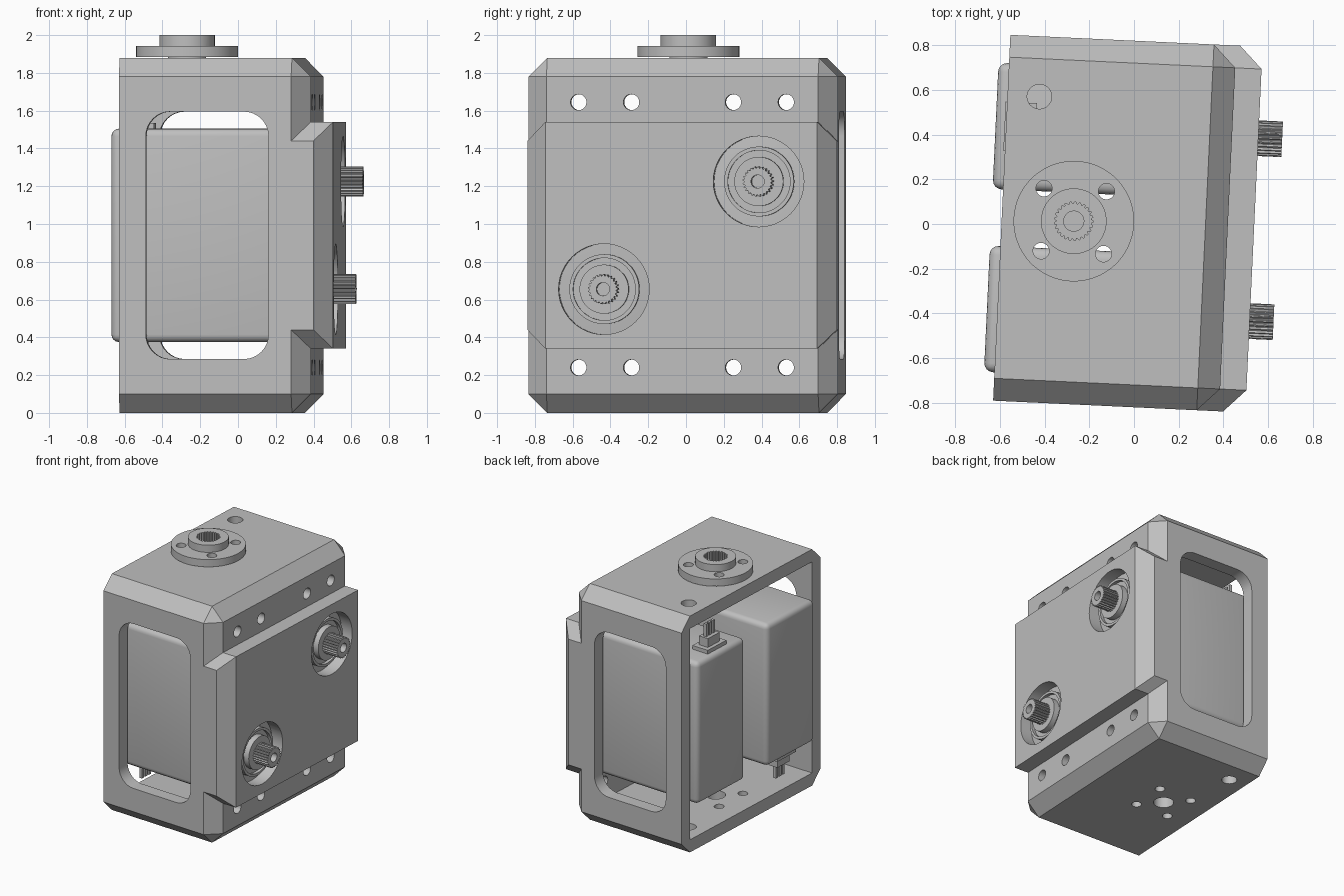
import bpy, bmesh, math
from mathutils import Vector

cube = bpy.data.objects.get("Cube")
if cube:
    bpy.data.objects.remove(cube, do_unlink=True)

grey = bpy.data.materials.new("light_grey")
grey.use_nodes = True
GREY = (0.52, 0.52, 0.52, 1)
grey.diffuse_color = GREY
grey.node_tree.nodes["Principled BSDF"].inputs["Base Color"].default_value = GREY

parts = []
TURN = math.radians(-2.7)


def finish(name, bm):
    bmesh.ops.recalc_face_normals(bm, faces=bm.faces[:])
    mesh = bpy.data.meshes.new(name)
    bm.to_mesh(mesh)
    bm.free()
    mesh.materials.append(grey)
    obj = bpy.data.objects.new(name, mesh)
    bpy.context.collection.objects.link(obj)
    parts.append(obj)
    return obj


def prism(name, pts, axis, lo, hi):
    """Extrude a 2D outline along an axis; the two outline axes keep xyz order."""
    def place(u, v, t):
        return {"x": (t, u, v), "y": (u, t, v), "z": (u, v, t)}[axis]
    bm = bmesh.new()
    face = bm.faces.new([bm.verts.new(place(u, v, lo)) for u, v in pts])
    new = bmesh.ops.extrude_face_region(bm, geom=[face])["geom"]
    verts = [g for g in new if isinstance(g, bmesh.types.BMVert)]
    bmesh.ops.translate(bm, verts=verts, vec=Vector(place(0, 0, hi - lo)))
    return finish(name, bm)


def circle(u, v, r, n=48):
    return [(u + r * math.cos(i * math.tau / n), v + r * math.sin(i * math.tau / n))
            for i in range(n)]


def star(u, v, r_out, r_in, teeth=25):
    """Toothed outline with flat crests and roots."""
    pts = []
    for i in range(teeth * 4):
        a = math.tau * i / (teeth * 4)
        r = r_out if i % 4 < 2 else r_in
        pts.append((u + r * math.cos(a), v + r * math.sin(a)))
    return pts


def rounded(u0, u1, v0, v1, r, n=8):
    pts = []
    corners = [(u1 - r, v1 - r), (u0 + r, v1 - r), (u0 + r, v0 + r), (u1 - r, v0 + r)]
    for q, (u, v) in enumerate(corners):
        for i in range(n + 1):
            a = (q + i / n) * math.pi / 2
            pts.append((u + r * math.cos(a), v + r * math.sin(a)))
    return pts


def box(name, x, y, z, bevel=0.0, segments=1, keep=None):
    bm = bmesh.new()
    bmesh.ops.create_cube(bm, size=1)
    for v in bm.verts:
        v.co = [lo + (c + 0.5) * (hi - lo) for c, (lo, hi) in zip(v.co, (x, y, z))]
    if bevel:
        edges = [e for e in bm.edges if keep is None or keep(e)]
        bmesh.ops.bevel(bm, geom=edges, offset=bevel, segments=segments,
                        profile=0.5, affect="EDGES")
    return finish(name, bm)


def combine(obj, tool, operation="DIFFERENCE"):
    mod = obj.modifiers.new("cut", "BOOLEAN")
    mod.operation = operation
    mod.solver = "EXACT"
    mod.object = tool
    bpy.context.view_layer.objects.active = obj
    bpy.ops.object.modifier_apply(modifier=mod.name)
    parts.remove(tool)
    bpy.data.objects.remove(tool, do_unlink=True)


def drill(obj, axis, u, v, r, lo, hi):
    combine(obj, prism("cutter", circle(u, v, r), axis, lo, hi))


# Housing: chamfered shell, open on the -x side
BACK, WALL, HALF, TOP, C = -0.593, 0.42, 0.82, 1.88, 0.1
FACE = 0.538
housing = box("housing", (BACK, WALL), (-HALF, HALF), (0, TOP), C,
              keep=lambda e: max(v.co.x for v in e.verts) > BACK + 0.01
              and not (min(v.co.x for v in e.verts) < BACK - 0.01))

# Raised mounting pad with clipped corners
z0, z1, inner = 0.34, 1.54, HALF - C
pad = prism("pad", [(-inner, z0), (inner, z0), (HALF, z0 + C), (HALF, z1 - C),
                    (inner, z1), (-inner, z1), (-HALF, z1 - C), (-HALF, z0 + C)],
            "x", 0.0, FACE)
clip = prism("clip", [(-0.2, -HALF), (FACE - C, -HALF), (FACE, -inner),
                      (FACE, inner), (FACE - C, HALF), (-0.2, HALF)], "z", 0.2, 1.7)
combine(pad, clip, "INTERSECT")
combine(housing, pad, "UNION")

# Inner cavity and the windows in both end walls
combine(housing, box("cavity", (-1, WALL - C), (-inner, inner), (C, TOP - C)))
combine(housing, prism("window", rounded(-0.45, 0.20, 0.285, 1.595, 0.13), "y", -1, 1))

# Screw holes above and below the pad
for y in (-0.55, -0.27, 0.27, 0.55):
    for z in (0.24, 1.645):
        drill(housing, "x", y, z, 0.042, 0.2, 0.6)

# Holes through the top and bottom walls
HX, BOLT = -0.27, 0.14
bolts = [(HX + a * BOLT, b * BOLT) for a in (-1, 1) for b in (-1, 1)]
for u, v in bolts:
    drill(housing, "z", u, v, 0.036, -0.5, 2.5)
drill(housing, "z", -0.45, 0.55, 0.055, -0.5, 2.5)
drill(housing, "z", HX, 0, 0.073, -0.5, 0.5)

# Round output openings in the pad
SHAFTS = [("back", 0.41, 1.225, 1), ("front", -0.41, 0.655, -1)]
for _, y, z, _ in SHAFTS:
    drill(housing, "x", y, z, 0.24, 0.2, 0.8)

# Two motors with toothed shafts and cable connectors
for side, y, z, up in SHAFTS:
    box(side + "_motor_case", (-0.64, 0.44), (y - 0.283, y + 0.283), (0.375, 1.505), 0.04, 4)
    seat = prism(side + "_motor_seat", circle(y, z, 0.185), "x", 0.42, 0.495)
    drill(seat, "x", y, z, 0.165, 0.47, 0.6)
    prism(side + "_motor_collar", circle(y, z, 0.13), "x", 0.44, 0.515)
    shaft = prism(side + "_motor_shaft", star(y, z, 0.08, 0.071), "x", 0.45, 0.645)
    drill(shaft, "x", y, z, 0.035, 0.55, 0.8)

    end = 1.505 if up > 0 else 0.375

    def span(a, b):
        return tuple(sorted((end + up * a, end + up * b)))
    x = -0.53
    box(side + "_connector_base", (x - 0.07, x + 0.07), (y - 0.11, y + 0.11), span(-0.02, 0.03))
    box(side + "_connector_plug", (x - 0.04, x + 0.04), (y - 0.07, y + 0.07), span(0, 0.10))
    for k in (-1, 0, 1):
        w = y + k * 0.04
        box(side + "_connector_wire", (x - 0.012, x + 0.012), (w - 0.012, w + 0.012), span(0.09, 0.2))

# Output horn on the top
horn = prism("horn_disc", circle(HX, 0, 0.27, 64), "z", TOP + 0.005, 1.943)
for u, v in bolts:
    drill(horn, "z", u, v, 0.036, 1.5, 2.5)
hub = prism("horn_hub", circle(HX, 0, 0.147), "z", 1.93, 2.0)
combine(horn, hub, "UNION")
combine(horn, prism("socket", star(HX, 0, 0.087, 0.077), "z", 1.91, 2.2))
drill(horn, "z", HX, 0, 0.045, 1.895, 2.2)
prism("horn_spacer", circle(HX, 0, 0.1), "z", TOP - 0.01, TOP + 0.01)

# Slight turn of the whole unit, crisp edges with smooth curves
for obj in parts:
    obj.rotation_euler.z = TURN
    bpy.ops.object.select_all(action="DESELECT")
    obj.select_set(True)
    bpy.context.view_layer.objects.active = obj
    bpy.ops.object.shade_smooth_by_angle(angle=math.radians(30))
